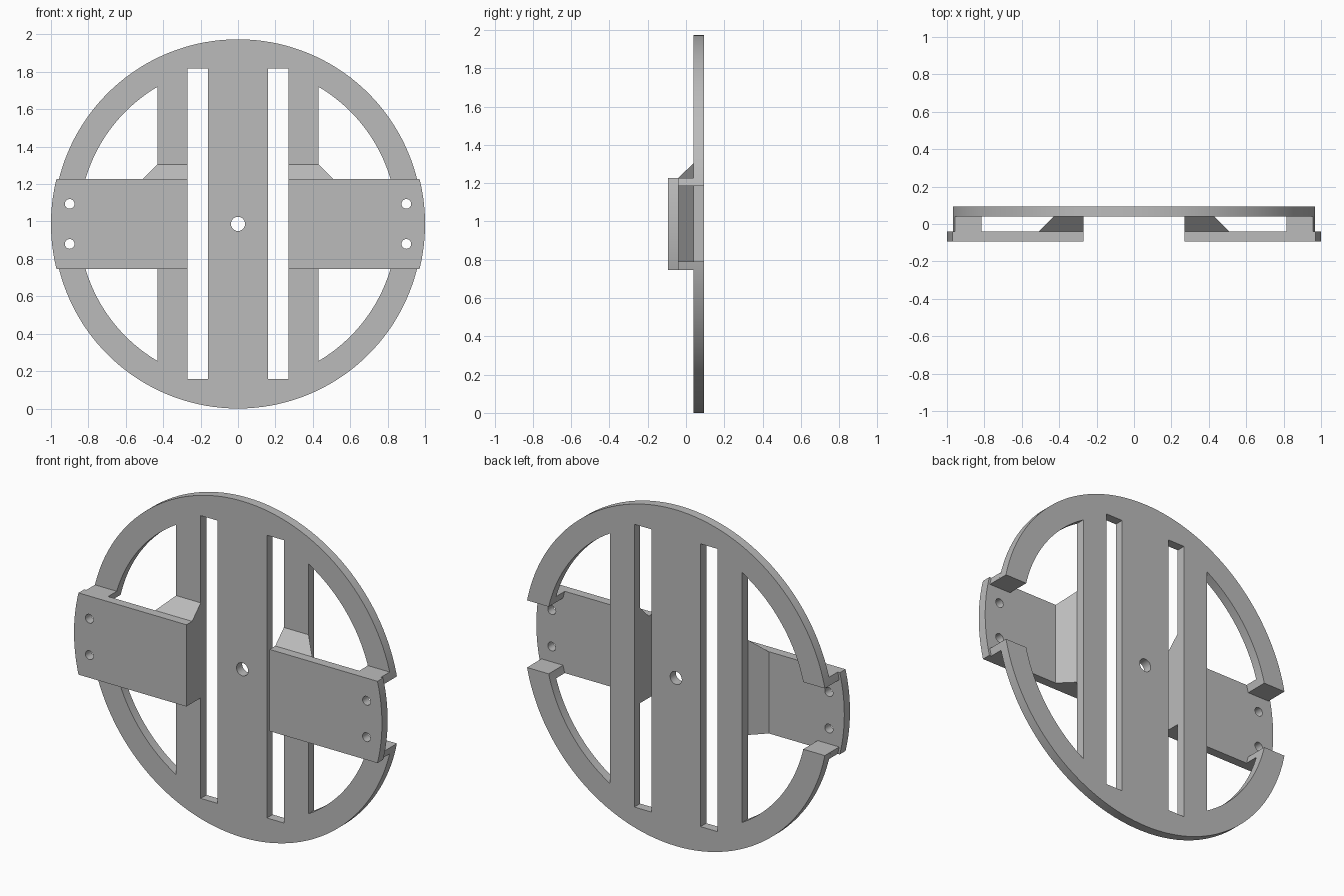
import bpy, bmesh
from math import cos, sin, asin, acos, pi

if "Cube" in bpy.data.objects:
    bpy.data.objects.remove(bpy.data.objects["Cube"], do_unlink=True)

CZ = 0.987               # centre height of the wheel
R, R_IN, R_ARM = 0.987, 0.85, 1.0
BACK, MID, FRONT = 0.093, 0.04, -0.093
HALF, GAP = 0.24, 0.197  # half heights of the arm and of the rim opening
SLOT, BAR = 0.27, 0.43   # inner and outer edge of the side bars

grey = bpy.data.materials.new("plain grey")
grey.use_nodes = True
grey.diffuse_color = (0.5, 0.5, 0.5, 1)
grey.node_tree.nodes["Principled BSDF"].inputs["Base Color"].default_value = (0.5, 0.5, 0.5, 1)


def arc(r, a, b, n=24):
    return [(r * cos(a + (b - a) * i / n), r * sin(a + (b - a) * i / n)) for i in range(n + 1)]


def circle(x, z, r, n):
    return [(x + px, z + pz) for px, pz in arc(r, 0, 2 * pi, n)[:-1]]


def rect(x0, x1, z0, z1):
    return [(x0, z0), (x1, z0), (x1, z1), (x0, z1)]


def loft(name, front, back, y0, y1):
    """Solid between two matching outlines lying in the planes y0 and y1."""
    bm = bmesh.new()
    a = [bm.verts.new((x, y0, z + CZ)) for x, z in front]
    b = [bm.verts.new((x, y1, z + CZ)) for x, z in back]
    bm.faces.new(a)
    bm.faces.new(b[::-1])
    for i in range(len(a)):
        j = (i + 1) % len(a)
        bm.faces.new((a[j], a[i], b[i], b[j]))
    bmesh.ops.recalc_face_normals(bm, faces=bm.faces)
    mesh = bpy.data.meshes.new(name)
    bm.to_mesh(mesh)
    bm.free()
    mesh.materials.append(grey)
    obj = bpy.data.objects.new(name, mesh)
    bpy.context.collection.objects.link(obj)
    return obj


def slab(name, outline, y0, y1):
    return loft(name, outline, outline, y0, y1)


def flip(outline, s):
    return [(s * x, z) for x, z in outline]


def select(obj):
    bpy.ops.object.select_all(action='DESELECT')
    obj.select_set(True)
    bpy.context.view_layer.objects.active = obj


def cut(obj, outlines):
    select(obj)
    for outline in outlines:
        cutter = slab("cutter", outline, -0.3, 0.3)
        cutter.hide_render = True
        mod = obj.modifiers.new("cut", 'BOOLEAN')
        mod.operation, mod.solver, mod.object = 'DIFFERENCE', 'EXACT', cutter
        bpy.ops.object.modifier_apply(modifier=mod.name)
        bpy.data.objects.remove(cutter, do_unlink=True)


def smooth(obj):
    select(obj)
    bpy.ops.object.shade_smooth_by_angle(angle=0.5)


# Wheel disc with slots, side windows, rim openings and axle hole
disc = slab("wheel_disc", circle(0, 0, R, 144), MID, BACK)
window_angle = acos(BAR / R_IN)
holes = [circle(0, 0, 0.038, 32)]
for s in (1, -1):
    holes += [
        flip(rect(0.16, SLOT, -0.83, 0.83), s),
        flip(arc(R_IN, -window_angle, window_angle, 48), s),
        flip(rect(0.6, 1.2, -GAP, GAP), s),
    ]
cut(disc, holes)
smooth(disc)

for s, side in ((1, "left"), (-1, "right")):
    # Arm plate with a rounded outer end and two screw holes
    a = asin(HALF / R_ARM)
    outline = [(SLOT, HALF), (SLOT, -HALF)] + arc(R_ARM, -a, a)
    plate = slab(side + "_arm_plate", flip(outline, s), FRONT, -MID)
    cut(plate, [circle(s * 0.9, z, 0.026, 24) for z in (-0.107, 0.107)])
    smooth(plate)

    # Tapered block joining the arm to the side bar
    loft(side + "_arm_root",
         flip(rect(SLOT, 0.51, -HALF, HALF), s),
         flip([(SLOT, -HALF), (BAR, -HALF), (BAR, 0.318), (SLOT, 0.318)], s),
         -MID, MID)

    # Spacers joining the arm to the rim ends
    for v, level in ((1, "upper"), (-1, "lower")):
        outer = arc(R, asin(GAP / R), asin(HALF / R), 6)
        inner = arc(R_IN, asin(HALF / R_IN), asin(GAP / R_IN), 6)
        block = [(s * x, v * z) for x, z in outer + inner]
        smooth(slab(f"{side}_{level}_rim_spacer", block, -MID, MID))
